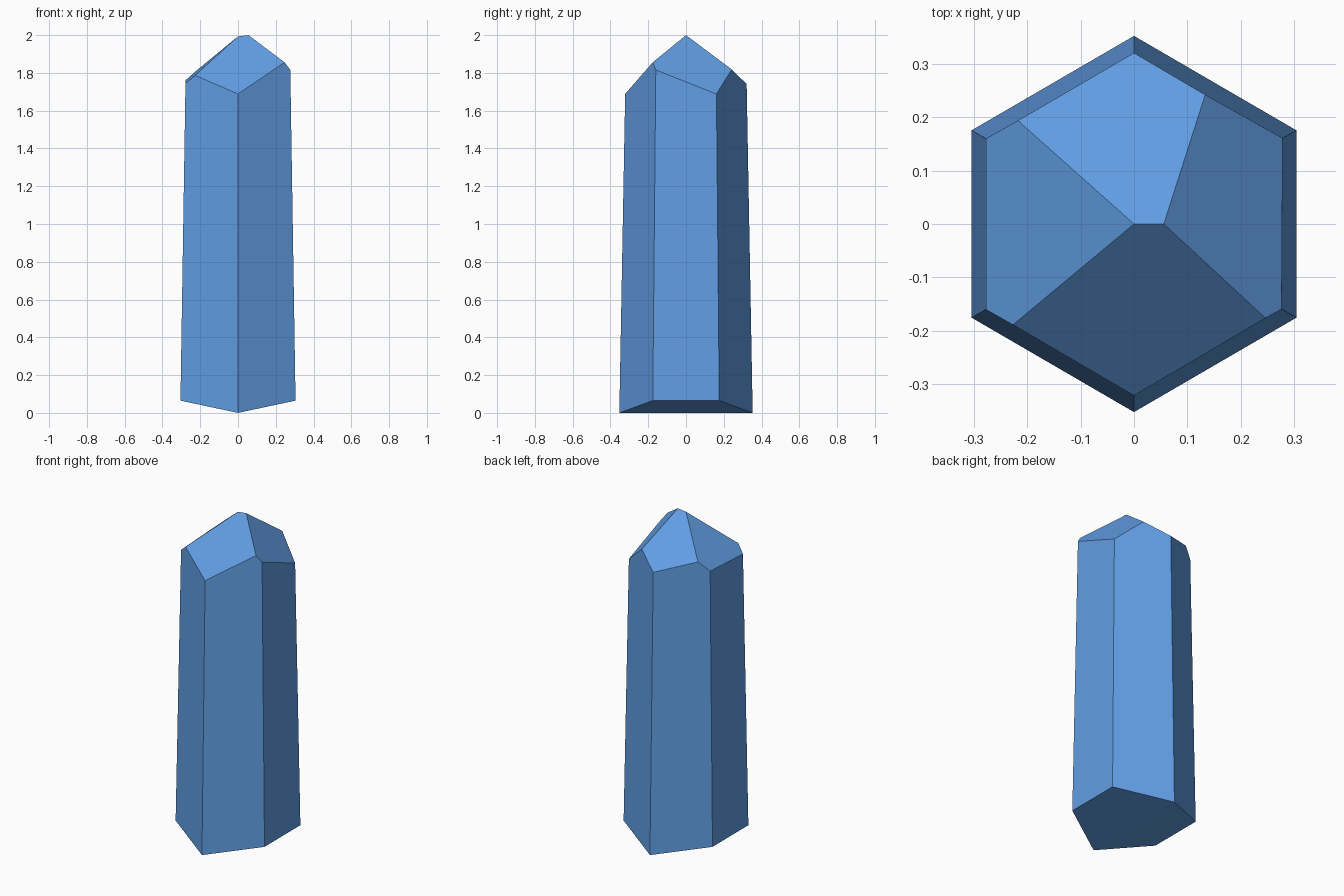
import bpy, bmesh, math
from mathutils import Vector

cube = bpy.data.objects.get("Cube")
if cube:
    bpy.data.objects.remove(cube, do_unlink=True)

blue = bpy.data.materials.new("crystal blue")
colour = (0.12, 0.34, 0.77, 1)
blue.use_nodes = True
blue.diffuse_color = colour
blue.node_tree.nodes["Principled BSDF"].inputs["Base Color"].default_value = colour

bm = bmesh.new()


def ring(z):
    """Corners of the tapering six-sided shaft at height z."""
    r = 0.353 - 0.0183 * z
    return [bm.verts.new((r * math.cos(a), r * math.sin(a), z))
            for a in (math.radians(30 + 60 * i) for i in range(6))]


def cut(height, slope_x, slope_y, side):
    """Slice along z = height + slope_x*x + slope_y*y; side 1 trims above, -1 below."""
    res = bmesh.ops.bisect_plane(
        bm, geom=bm.verts[:] + bm.edges[:] + bm.faces[:], dist=1e-5,
        plane_co=Vector((0, 0, height)),
        plane_no=Vector((-slope_x, -slope_y, 1)) * side, clear_outer=True)
    rim = [e for e in res["geom_cut"] if isinstance(e, bmesh.types.BMEdge)
           and e.is_valid and e.is_boundary]
    bmesh.ops.contextual_create(bm, geom=rim)
    bmesh.ops.remove_doubles(bm, verts=bm.verts[:], dist=1e-4)


# Shaft, longer than needed at both ends
low, high = ring(-0.1), ring(2.3)
for i in range(6):
    j = (i + 1) % 6
    bm.faces.new((low[i], low[j], high[j], high[i]))
bm.faces.new(low[::-1])
bm.faces.new(high)

# Shallow keel underneath
for s in (1, -1):
    cut(0, s * 0.213, 0, -1)

# Uneven facets of the tip: front, back, left-hand and right-hand
peak = 1.993
cut(peak, 0.12, 0.945, 1)
cut(peak, 0.12, -0.786, 1)
cut(peak, 0.865, 0.05, 1)
cut(2.062, -1.115, -0.39, 1)

bmesh.ops.recalc_face_normals(bm, faces=bm.faces[:])
mesh = bpy.data.meshes.new("crystal")
bm.to_mesh(mesh)
bm.free()
mesh.materials.append(blue)
bpy.context.collection.objects.link(bpy.data.objects.new("crystal", mesh))
